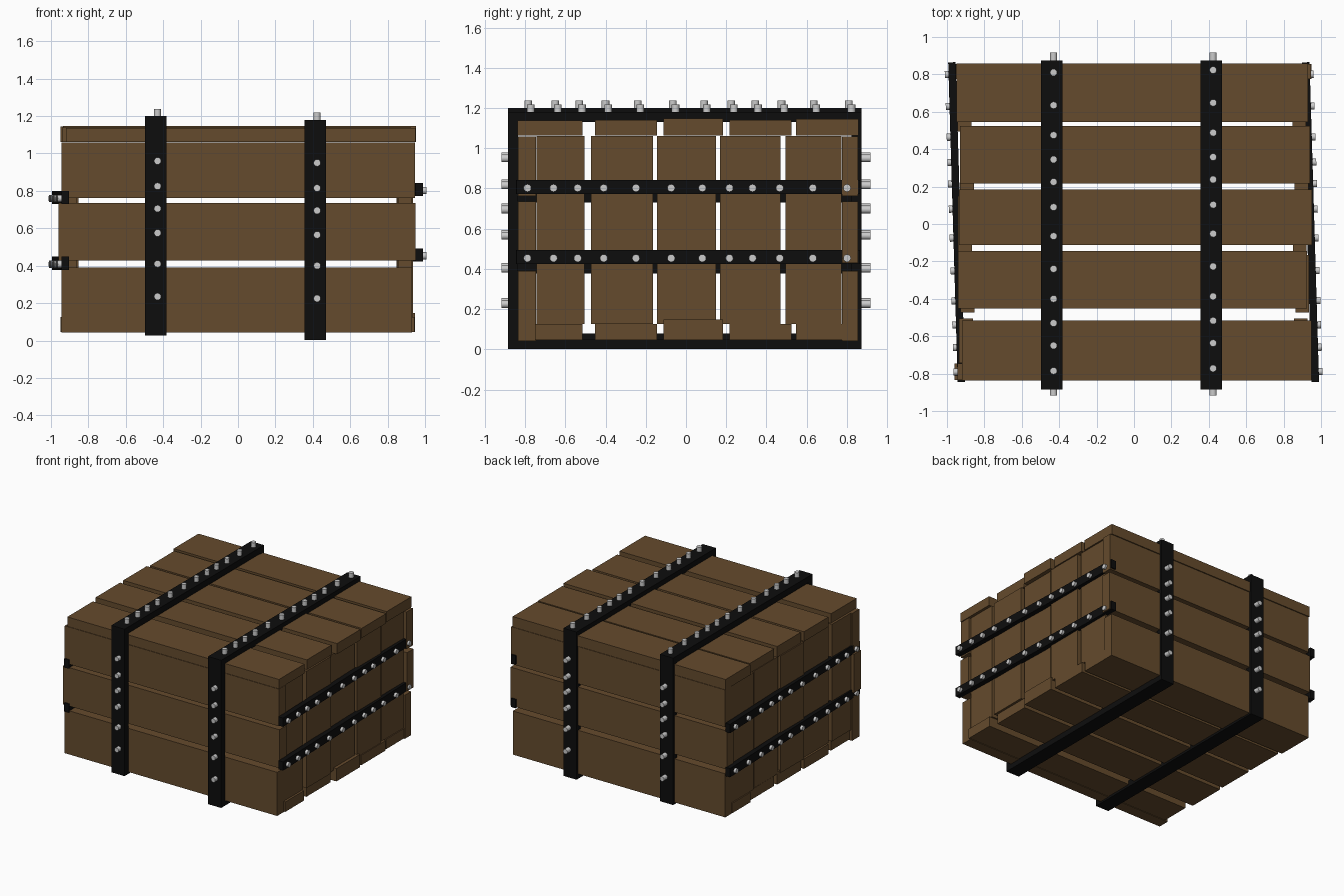
import bpy, bmesh, math
from mathutils import Matrix, Vector

if "Cube" in bpy.data.objects:
    bpy.data.objects.remove(bpy.data.objects["Cube"])


def material(name, color):
    m = bpy.data.materials.new(name)
    m.diffuse_color = color
    m.use_nodes = True
    m.node_tree.nodes["Principled BSDF"].inputs["Base Color"].default_value = m.diffuse_color
    return m


wood = material("brown wood", (0.13, 0.07, 0.026, 1))
iron = material("black iron", (0.004, 0.004, 0.004, 1))


def finish(name, bm, mat=None):
    bmesh.ops.recalc_face_normals(bm, faces=bm.faces)
    me = bpy.data.meshes.new(name)
    bm.to_mesh(me)
    bm.free()
    ob = bpy.data.objects.new(name, me)
    bpy.context.collection.objects.link(ob)
    if mat:
        me.materials.append(mat)
    return ob


def add_box(bm, lo, hi, matrix=Matrix()):
    lo, hi = Vector(lo), Vector(hi)
    size = Matrix.Diagonal((*(hi - lo), 1))
    bmesh.ops.create_cube(bm, size=1, matrix=matrix @ Matrix.Translation((lo + hi) / 2) @ size)


def plank(name, x, y, z):
    bm = bmesh.new()
    add_box(bm, (x[0], y[0], z[0]), (x[1], y[1], z[1]))
    finish(name, bm, wood)


def add_rivet(bm, base, direction, length, radius=0.019):
    # short round pin starting inside the strap
    d = Vector(direction)
    rot = d.to_track_quat('Z', 'Y').to_matrix().to_4x4()
    full = length + 0.02
    mid = Vector(base) + d * (length - full / 2)
    bmesh.ops.create_cone(bm, cap_ends=True, segments=16, radius1=radius, radius2=radius,
                          depth=full, matrix=Matrix.Translation(mid) @ rot)


def finish_rivets(name, bm):
    ob = finish(name, bm)
    bpy.ops.object.select_all(action='DESELECT')
    ob.select_set(True)
    bpy.context.view_layer.objects.active = ob
    bpy.ops.object.shade_smooth_by_angle(angle=math.radians(40))


# Lid and floor planks, running left to right
rows = [(-0.838, -0.515), (-0.453, -0.145), (-0.112, 0.185), (0.216, 0.525), (0.546, 0.858)]
ends = [(-0.92, 0.948), (-0.94, 0.925), (-0.935, 0.952), (-0.93, 0.94), (-0.95, 0.93)]
tops = [1.137, 1.14, 1.147, 1.14, 1.145]
for i, (y, x, t) in enumerate(zip(rows, ends, tops)):
    plank(f"lid_plank_{i + 1}", x, y, (1.062, t))
    fy = (max(y[0], -0.752), min(y[1], 0.775))
    plank(f"floor_plank_{i + 1}", (x[0], x[1] - 0.005), fy, (0.046, 0.148 if i == 2 else 0.125))

# Front and back planks, three high
courses = [(0.042, 0.39), (0.428, 0.735), (0.762, 1.058)]
spans = [(-0.945, 0.93), (-0.96, 0.95), (-0.945, 0.945)]
for i, (z, x) in enumerate(zip(courses, spans)):
    plank(f"front_plank_{i + 1}", x, (-0.835, -0.745), z)
    plank(f"back_plank_{i + 1}", x, (0.775, 0.855), z)

# Upright planks on both sides
uprights = [(-0.743, -0.505), (-0.473, -0.165), (-0.145, 0.15), (0.17, 0.47), (0.495, 0.773)]
shift = [0.0, 0.008, -0.006, 0.004, -0.008]
for i, (y, s) in enumerate(zip(uprights, shift)):
    plank(f"right_plank_{i + 1}", (0.855 + s, 0.928 + s), y, (0.127, 1.06))
    plank(f"left_plank_{i + 1}", (-0.935 + s, -0.86 + s), y, (0.127, 1.06))

# Iron bands looped over lid, front, back and floor
lid_y = [-0.785, -0.65, -0.53, -0.4, -0.24, -0.065, 0.09, 0.225, 0.345, 0.475, 0.635, 0.81]
face_z = [0.235, 0.41, 0.575, 0.705, 0.825, 0.96]
Y0, Y1, T = -0.885, 0.873, 0.05
for side, cx, z0, z1, dy, dz in (("left", -0.44, 0.028, 1.2, 0, 0),
                                 ("right", 0.413, 0.002, 1.18, 0.013, -0.01)):
    bm = bmesh.new()
    loops = []
    for x in (cx - 0.058, cx + 0.058):
        for k in (0, T):
            loops.append([bm.verts.new((x, y, z)) for y, z in
                          ((Y0 + k, z0 + k), (Y1 - k, z0 + k), (Y1 - k, z1 - k), (Y0 + k, z1 - k))])
    a_out, a_in, b_out, b_in = loops
    for p, q in ((a_out, a_in), (b_out, b_in), (a_out, b_out), (a_in, b_in)):
        for j in range(4):
            n = (j + 1) % 4
            bm.faces.new((p[j], p[n], q[n], q[j]))
    finish(f"{side}_band", bm, iron)
    bm = bmesh.new()
    for y in lid_y:
        add_rivet(bm, (cx + 0.01, y + dy, z1), (0, 0, 1), 0.038)
    for z in face_z:
        add_rivet(bm, (cx + 0.01, Y0, z + dz), (0, -1, 0), 0.033)
        add_rivet(bm, (cx + 0.01, Y1, z + dz), (0, 1, 0), 0.045)
    finish_rivets(f"{side}_band_rivets", bm)

# Slightly skewed straps across the two sides
side_y = [-0.79, -0.66, -0.54, -0.41, -0.25, -0.075, 0.08, 0.215, 0.33, 0.465, 0.63, 0.8]
for side, sx, cx, skew, heights in (("right", 1, 0.944, 1.7, (0.458, 0.807)),
                                    ("left", -1, -0.948, 1.7, (0.413, 0.765))):
    for level, z in zip(("lower", "upper"), heights):
        m = Matrix.Translation((cx, 0.01, z)) @ Matrix.Rotation(math.radians(skew), 4, 'Z')
        bm = bmesh.new()
        add_box(bm, (-0.02, -0.855, -0.035), (0.02, 0.855, 0.035), m)
        finish(f"{side}_{level}_strap", bm, iron)
        bm = bmesh.new()
        for y in side_y:
            base = m @ Vector((sx * 0.02, y - 0.01, -0.005))
            add_rivet(bm, base, m.to_3x3() @ Vector((sx, 0, 0)), 0.02)
        finish_rivets(f"{side}_{level}_strap_rivets", bm)
